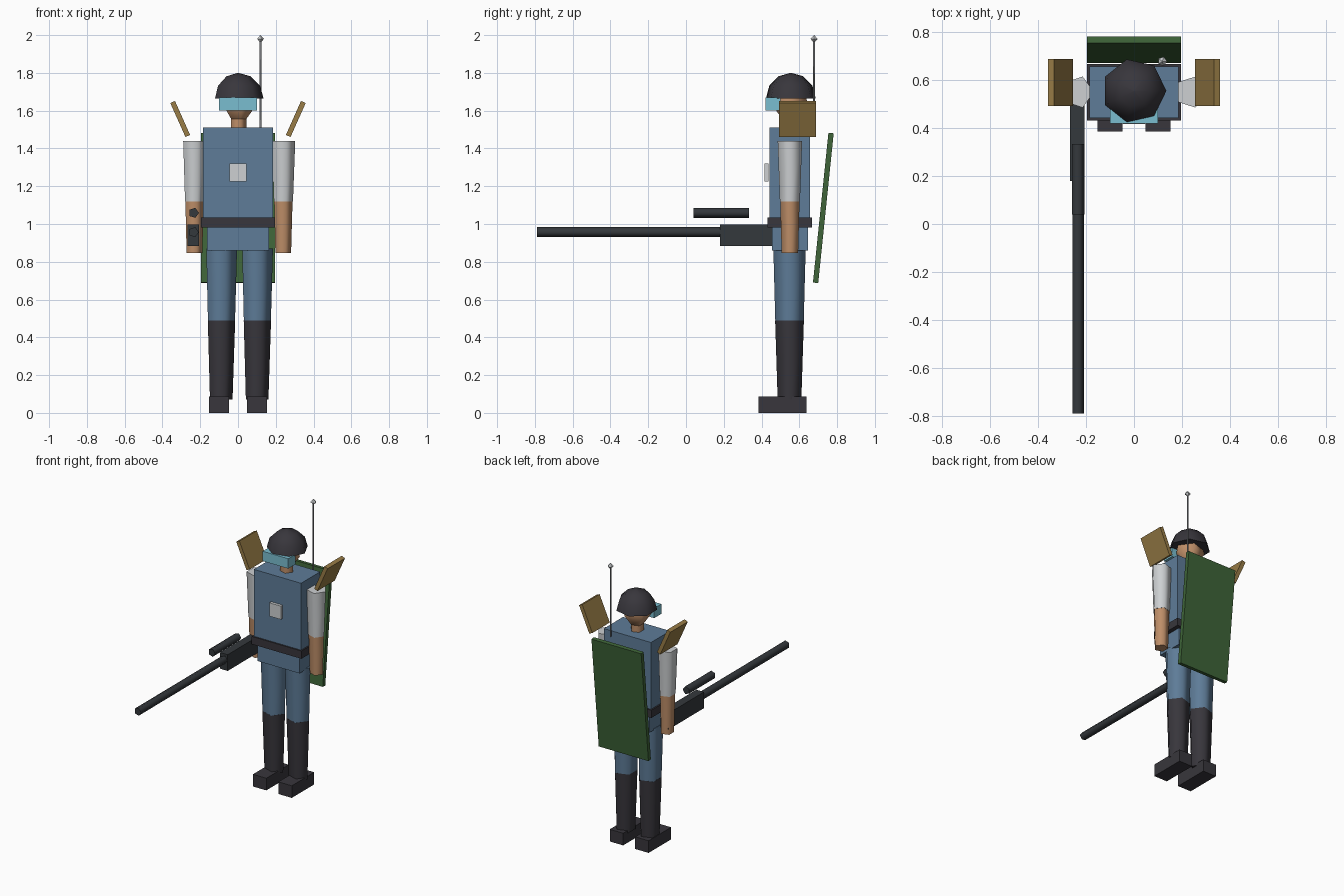
import bpy
import bmesh
from math import cos, sin, pi, radians
from mathutils import Matrix, Vector

cube = bpy.data.objects.get("Cube")
if cube:
    bpy.data.objects.remove(cube, do_unlink=True)


def material(name, rgb):
    """Flat colour from 0-255 display values, stored as linear."""
    lin = [((c / 255 + 0.055) / 1.055) ** 2.4 for c in rgb] + [1]
    m = bpy.data.materials.new(name)
    m.use_nodes = True
    m.diffuse_color = lin
    m.node_tree.nodes["Principled BSDF"].inputs["Base Color"].default_value = lin
    return m


BLUE = material("uniform_blue", (94, 124, 152))
DARK = material("dark_leather", (56, 54, 60))
GUN = material("gun_metal", (52, 56, 60))
SKIN = material("skin", (190, 142, 104))
LIGHT = material("light_grey", (205, 208, 210))
TAN = material("pad_tan", (152, 124, 70))
GREEN = material("shield_green", (62, 100, 56))
CYAN = material("lens_cyan", (122, 190, 208))
STEEL = material("antenna_grey", (130, 132, 136))


def finish(name, bm, mat, smooth=False):
    bmesh.ops.recalc_face_normals(bm, faces=bm.faces)
    mesh = bpy.data.meshes.new(name)
    bm.to_mesh(mesh)
    bm.free()
    mesh.materials.append(mat)
    ob = bpy.data.objects.new(name, mesh)
    bpy.context.collection.objects.link(ob)
    if smooth:
        bpy.ops.object.select_all(action="DESELECT")
        ob.select_set(True)
        bpy.context.view_layer.objects.active = ob
        bpy.ops.object.shade_smooth_by_angle(angle=radians(74))
    return ob


def box(name, center, size, mat, rot=(0, "X")):
    bm = bmesh.new()
    bmesh.ops.create_cube(bm, size=1)
    m = Matrix.Translation(center) @ Matrix.Rotation(rot[0], 4, rot[1]) @ Matrix.Diagonal((*size, 1))
    bm.transform(m)
    return finish(name, bm, mat)


def lathe(name, center, profile, sides, mat, along_y=False, smooth=True):
    """Faceted solid from (radius, height) rings, with one corner towards +x."""
    bm = bmesh.new()
    rings = []
    for r, h in profile:
        angles = [2 * pi * i / sides for i in range(sides)]
        rings.append([bm.verts.new((r * cos(a), r * sin(a), h)) for a in angles])
    for low, high in zip(rings, rings[1:]):
        for i in range(sides):
            j = (i + 1) % sides
            bm.faces.new((low[i], low[j], high[j], high[i]))
    bm.faces.new(rings[0][::-1])
    bm.faces.new(rings[-1])
    if along_y:
        bm.transform(Matrix.Rotation(-pi / 2, 4, "X"))
    bm.transform(Matrix.Translation(Vector(center)))
    return finish(name, bm, mat, smooth)


Y = 0.55  # body centre line

# Torso
box("torso", (0, Y, 1.26), (0.37, 0.215, 0.5), BLUE)
box("hips", (0, Y, 0.94), (0.33, 0.19, 0.16), BLUE)
box("belt", (0, Y, 1.008), (0.39, 0.235, 0.055), DARK)
box("chest_plate", (0, 0.426, 1.273), (0.09, 0.02, 0.095), LIGHT)

# Head
lathe("neck", (0, Y, 0), [(0.045, 1.5), (0.045, 1.56)], 5, SKIN)
lathe("head", (0, Y, 0), [(0.012, 1.51), (0.1, 1.635), (0.085, 1.69), (0.04, 1.74)], 5, SKIN)
box("goggles", (0, 0.46, 1.635), (0.2, 0.08, 0.07), CYAN)
R = 0.135
dome = [(R * cos(radians(a)), R * sin(radians(a))) for a in (0, 30, 60, 89)]
lathe("helmet", (0, 0.555, 1.665), dome, 7, DARK)

# Limbs and shoulder pads
for side, s in (("left", 1), ("right", -1)):
    leg = (s * 0.095, Y - 0.002, 0)
    lathe(side + "_trouser_leg", leg, [(0.079, 0.48), (0.09, 0.87)], 5, BLUE)
    lathe(side + "_boot", leg, [(0.066, 0.07), (0.08, 0.49)], 5, DARK)
    box(side + "_foot", (s * 0.1, 0.511, 0.043), (0.105, 0.252, 0.086), DARK)
    arm = (s * 0.235, Y, 0)
    lathe(side + "_sleeve", arm, [(0.056, 1.12), (0.068, 1.44)], 5, LIGHT)
    lathe(side + "_forearm", arm, [(0.046, 0.847), (0.054, 1.13)], 5, SKIN)
    box(side + "_shoulder_pad", (s * 0.306, 0.59, 1.556), (0.027, 0.195, 0.197), TAN,
        (s * radians(24), "Y"))

# Back shield and antenna
box("back_shield", (0, 0.727, 1.085), (0.39, 0.028, 0.797), GREEN, (-0.103, "X"))
lathe("antenna", (0.118, 0.678, 0), [(0.006, 1.48), (0.006, 1.98)], 5, STEEL)
lathe("antenna_tip", (0.118, 0.678, 1.98), [(0.001, -0.02), (0.02, 0), (0.001, 0.02)],
      5, LIGHT, smooth=False)

# Rifle in the right hand
GX = -0.235
box("rifle_body", (GX - 0.002, 0.38, 0.941), (0.06, 0.4, 0.115), GUN)
lathe("rifle_barrel", (GX, 0, 0.957), [(0.0275, -0.79), (0.0275, 0.2)], 5, GUN, along_y=True)
lathe("rifle_scope", (GX, 0, 1.059), [(0.028, 0.04), (0.028, 0.333)], 5, GUN, along_y=True)
